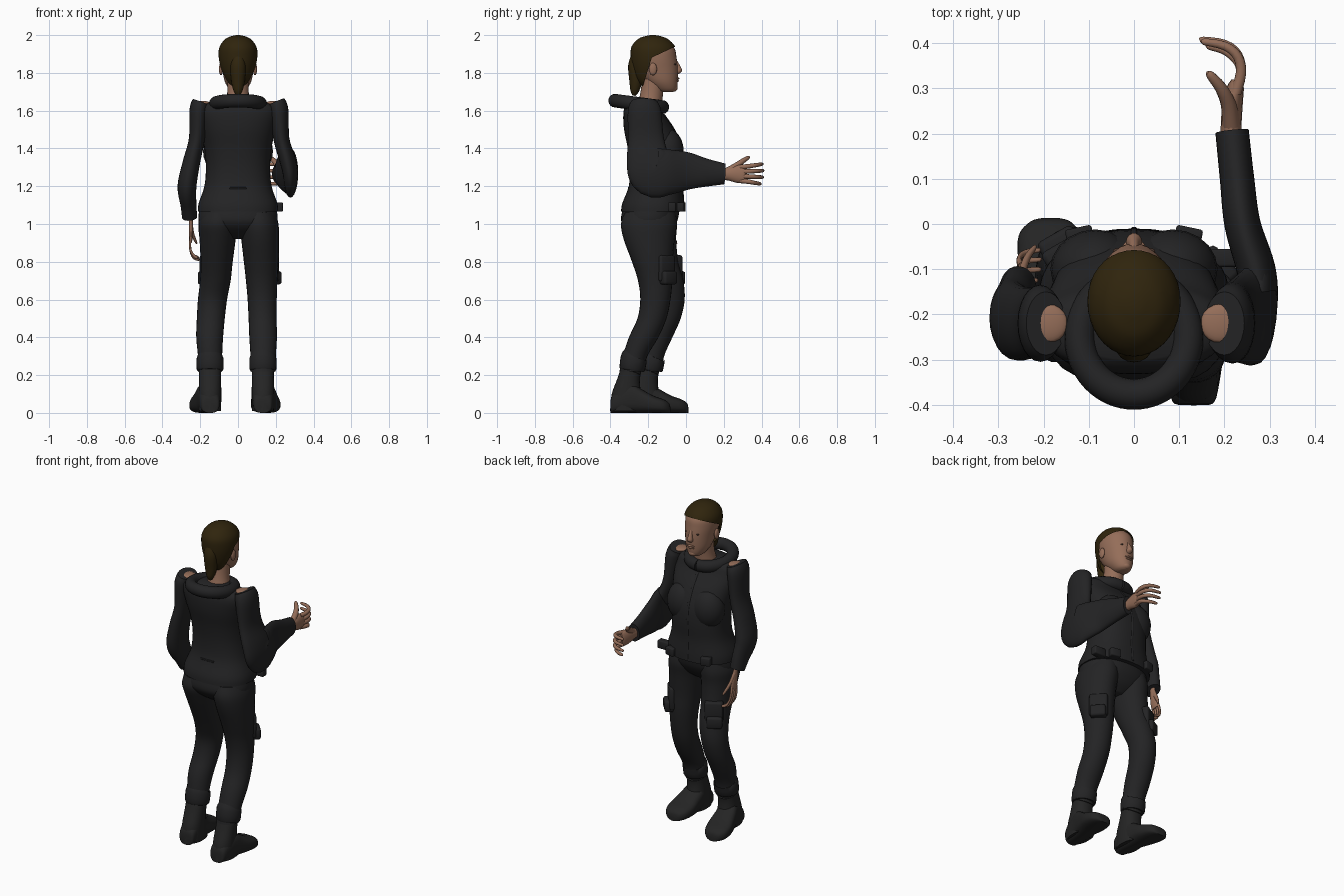
import bpy, bmesh, math
from mathutils import Vector, Matrix


def mat(name, r, g, b):
    m = bpy.data.materials.new(name)
    m.diffuse_color = (r, g, b, 1)
    return m


CLOTH = mat("charcoal cloth", 0.017, 0.017, 0.018)
BOOT = mat("boot grey", 0.018, 0.018, 0.018)
SKIN = mat("warm skin", 0.30, 0.155, 0.10)
HAIR = mat("dark brown hair", 0.029, 0.018, 0.004)
EYE = mat("eye dark", 0.06, 0.035, 0.025)


def finish(name, bm, m):
    bmesh.ops.recalc_face_normals(bm, faces=bm.faces)
    me = bpy.data.meshes.new(name)
    bm.to_mesh(me)
    bm.free()
    me.materials.append(m)
    o = bpy.data.objects.new(name, me)
    bpy.context.collection.objects.link(o)
    bpy.context.view_layer.objects.active = o
    bpy.ops.object.select_all(action='DESELECT')
    o.select_set(True)
    bpy.ops.object.shade_smooth_by_angle(angle=math.radians(50))
    return o


def loft_bm(secs, n=24, e=2.0, ref=(1, 0, 0), fixed=None, k=4, M=None):
    """Smooth skin through sections (x, y, z, half width, half depth)."""
    pts = []
    for i in range(len(secs) - 1):
        p = [secs[max(0, min(len(secs) - 1, i + d))] for d in (-1, 0, 1, 2)]
        for s in range(k):
            t = s / k
            pts.append([0.5 * (2 * b + (c - a) * t + (2 * a - 5 * b + 4 * c - d) * t * t
                               + (3 * b - a - 3 * c + d) * t ** 3) for a, b, c, d in zip(*p)])
    pts.append(list(secs[-1]))
    bm = bmesh.new()
    rings = []
    for i, p in enumerate(pts):
        if fixed:
            t = Vector(fixed)
        else:
            t = (Vector(pts[min(i + 1, len(pts) - 1)][:3]) - Vector(pts[max(i - 1, 0)][:3])).normalized()
        u = Vector(ref)
        u = (u - t * u.dot(t)).normalized()
        v = t.cross(u)
        ring = []
        for j in range(n):
            a = 2 * math.pi * j / n
            c, s = math.cos(a), math.sin(a)
            co = Vector(p[:3]) + u * math.copysign(abs(c) ** (2 / e), c) * p[3] \
                + v * math.copysign(abs(s) ** (2 / e), s) * p[4]
            ring.append(bm.verts.new(M @ co if M else co))
        rings.append(ring)
    for r, q in zip(rings, rings[1:]):
        for j in range(n):
            bm.faces.new((r[j], r[(j + 1) % n], q[(j + 1) % n], q[j]))
    bm.faces.new(rings[0])
    bm.faces.new(rings[-1])
    return bm


def loft(name, secs, m, **kw):
    return finish(name, loft_bm(secs, **kw), m)


def ball(name, loc, r, m):
    bm = bmesh.new()
    bmesh.ops.create_uvsphere(bm, u_segments=20, v_segments=12, radius=1,
                              matrix=Matrix.Translation(loc) @ Matrix.Diagonal((*r, 1)))
    return finish(name, bm, m)


def box(name, loc, size, m, rz=0, bev=0.006):
    bm = bmesh.new()
    bmesh.ops.create_cube(bm, size=1, matrix=Matrix.Translation(loc)
                          @ Matrix.Rotation(math.radians(rz), 4, 'Z') @ Matrix.Diagonal((*size, 1)))
    bmesh.ops.bevel(bm, geom=bm.edges[:], offset=bev, segments=2, affect='EDGES', profile=0.5)
    return finish(name, bm, m)


UP = (0, 0, 1)
# Jacket body
loft("jacket_body", [(0, -.177, 1.065, .213, .167), (0, -.174, 1.11, .208, .163), (0, -.16, 1.2, .178, .143),
                     (0, -.154, 1.3, .17, .143), (0, -.164, 1.4, .178, .144), (0, -.195, 1.5, .195, .133),
                     (0, -.224, 1.58, .205, .108), (0, -.23, 1.625, .19, .092), (0, -.23, 1.65, .13, .07)],
     CLOTH, n=40, e=2.3, fixed=UP)
loft("jacket_zip", [(0, -.01, 1.08, .007, .004), (0, -.018, 1.2, .007, .004), (0, -.012, 1.3, .007, .004),
                    (0, -.021, 1.4, .007, .004), (0, -.063, 1.5, .007, .004), (0, -.117, 1.58, .007, .004)],
     CLOTH, n=8)
for s in (-1, 1):
    ball("bust", (s * .085, -.1, 1.385), (.1, .088, .12), CLOTH)
    ball("shoulder_skin", (s * .19, -.22, 1.64), (.043, .043, .012), SKIN)
box("back_tab", (0, -.303, 1.19), (.09, .01, .01), CLOTH, bev=.003)

# Rolled hood collar, lower at the front
ring = []
for i in range(17):
    a = math.pi / 2 + 2 * math.pi * i / 16
    f = math.sin(a)
    ring.append((.12 * math.cos(a), -.25 + .127 * f, 1.636 - .017 * f, .036, .034))
loft("hood_collar", ring, CLOTH, n=16, ref=UP)

# Belt pouches
for x, y, w, r in ((.2, -.075, .075, 0), (.12, -.027, .06, -12), (-.12, -.027, .06, 12)):
    box("belt_pouch", (x, y, 1.09), (w, .04, .05), CLOTH, r)

# Sleeves
loft("right_sleeve", [(.2, -.22, 1.647, .048, .07), (.215, -.22, 1.6, .052, .088), (.23, -.212, 1.45, .042, .095),
                      (.262, -.2, 1.34, .043, .115), (.278, -.172, 1.275, .04, .132), (.27, -.1, 1.275, .043, .122),
                      (.24, 0, 1.28, .04, .102), (.228, .1, 1.272, .038, .076), (.217, .205, 1.265, .037, .055)],
     CLOTH, k=5)
loft("left_sleeve", [(-.195, -.22, 1.647, .046, .07), (-.207, -.22, 1.6, .05, .085), (-.218, -.218, 1.45, .042, .078),
                     (-.248, -.22, 1.32, .046, .082), (-.27, -.208, 1.2, .05, .085), (-.262, -.165, 1.1, .042, .065),
                     (-.256, -.14, 1.035, .04, .05)], CLOTH, k=5)


# Hands: fingers along local y, thumb up, curling toward -x
def hand(side, M):
    loft(side + "_palm", [(0, -.04, 0, .022, .028), (0, .02, 0, .023, .034), (.004, .07, 0, .022, .047),
                          (.01, .105, 0, .018, .047), (.01, .12, 0, .01, .04)], SKIN, n=16, M=M)
    for i in range(4):
        z = .036 - .024 * i
        d = (.004, 0, .002, .014)[i]
        loft(side + "_finger", [(.01, .09, z, .013, .013), (.022, .135, z * 1.15, .012, .012),
                                (.014, .175 - d, z * 1.3, .011, .011), (-.014, .198 - d, z * 1.4, .01, .01),
                                (-.062 + d, .207 - d, z * 1.45, .008, .008),
                                (-.07 + d, .207 - d, z * 1.45, .003, .003)],
             SKIN, n=10, ref=UP, k=3, M=M)
    loft(side + "_thumb", [(0, .02, .015, .02, .02), (-.006, .065, .043, .017, .017), (-.022, .1, .068, .014, .014),
                           (-.045, .128, .086, .01, .01), (-.053, .135, .092, .004, .004)], SKIN, n=10, k=3, M=M)


hand("right", Matrix.Translation((.215, .2, 1.265)))
hand("left", Matrix(((-.5, .05, 0, -.25), (0, .22, .62, -.135), (0, -1.05, .1, 1.03), (0, 0, 0, 1))))

# Trousers: hips closing between the two legs
loft("hips", [(0, -.18, 1.1, .2, .15), (0, -.193, 1.03, .21, .151), (0, -.195, .99, .195, .135),
              (0, -.19, .955, .15, .105), (0, -.185, .92, .06, .06)], CLOTH, n=36, e=2.2, fixed=UP)
loft("right_leg", [(.105, -.19, 1.06, .092, .135), (.11, -.196, 1.0, .104, .148), (.117, -.195, .92, .1, .135),
                   (.123, -.178, .8, .092, .108), (.125, -.163, .7, .083, .091), (.128, -.162, .6, .077, .08),
                   (.13, -.18, .5, .074, .077), (.133, -.224, .4, .073, .078), (.133, -.27, .3, .067, .065),
                   (.132, -.287, .22, .067, .065)], CLOTH, fixed=UP)
loft("left_leg", [(-.1, -.19, 1.06, .092, .135), (-.106, -.193, 1.0, .104, .146), (-.108, -.18, .92, .096, .128),
                  (-.113, -.145, .8, .085, .104), (-.12, -.108, .7, .081, .094), (-.135, -.088, .6, .077, .081),
                  (-.144, -.105, .5, .074, .077), (-.15, -.148, .4, .071, .076), (-.148, -.18, .3, .064, .064),
                  (-.148, -.187, .22, .064, .06)], CLOTH, fixed=UP)

# Thigh pockets, trouser cuffs and boots
for side, x, y, tx, px, py, r in (("right", .132, -.282, .15, .168, -.11, -48),
                                  ("left", -.148, -.187, -.185, -.15, -.062, 30)):
    box(side + "_thigh_pocket", (px, py, .765), (.105, .05, .14), CLOTH, r, .012)
    box(side + "_pocket_base", (px * 1.08, py + .012, .715), (.09, .065, .07), CLOTH, r, .012)
    loft(side + "_cuff", [(x, y - .004, .225, .064, .06), (x, y - .003, .232, .071, .068),
                          (x, y + .006, .29, .071, .07), (x, y + .01, .3, .064, .064)], CLOTH, k=2)
    loft(side + "_boot_shaft", [(x, y, .26, .058, .056), (x, y - .022, .18, .058, .06),
                                (x, y - .033, .1, .06, .078), (x, y - .03, .01, .058, .09)], BOOT, fixed=UP, e=2.3)
    h = y - .118
    w = tx - x
    loft(side + "_boot_foot", [(x + w * f, h + d, b, a, b) for f, d, a, b in (
        (0, 0, .035, .03), (0, .015, .05, .05), (.2, .1, .062, .08), (.5, .16, .07, .064),
        (.8, .225, .078, .046), (1, .28, .07, .036), (1, .31, .045, .026), (1, .318, .02, .013))],
         BOOT, n=28, e=2.8, fixed=(0, 1, 0))

# Neck and head
loft("neck", [(0, -.2, 1.58, .08, .07), (0, -.183, 1.68, .058, .06), (0, -.17, 1.79, .056, .06)], SKIN)
loft("head", [(0, -.1, 1.698, .025, .03), (0, -.108, 1.712, .046, .058), (0, -.13, 1.755, .07, .086),
              (0, -.153, 1.82, .083, .11), (0, -.163, 1.88, .091, .113), (0, -.168, 1.93, .088, .107),
              (0, -.17, 1.97, .062, .07), (0, -.17, 1.985, .02, .025)], SKIN, n=32, fixed=UP)
loft("nose", [(0, -.06, 1.87, .009, .01), (0, -.046, 1.835, .012, .017), (0, -.04, 1.81, .018, .02),
              (0, -.052, 1.793, .012, .012)], SKIN, n=14, fixed=UP)
ball("chin", (0, -.068, 1.72), (.028, .024, .02), SKIN)
ball("upper_lip", (0, -.05, 1.77), (.025, .015, .007), SKIN)
ball("lower_lip", (0, -.052, 1.758), (.022, .015, .007), SKIN)
for s in (-1, 1):
    ball("ear", (s * .09, -.175, 1.82), (.011, .021, .033), SKIN)
    ball("eye", (s * .035, -.061, 1.845), (.012, .008, .005), EYE)

# Hair cap, trimmed along a sloped hairline and behind the ears
bm = loft_bm([(0, -.2, 1.73, .045, .035), (0, -.197, 1.77, .068, .07), (0, -.178, 1.83, .093, .108),
              (0, -.172, 1.89, .103, .121), (0, -.173, 1.94, .097, .115), (0, -.175, 1.98, .066, .078),
              (0, -.175, 1.996, .03, .035), (0, -.175, 2.0, .008, .01)], n=36, fixed=UP)
cuts = [(Vector((0, -.055, 1.94)), Vector((0, -.42, .9)).normalized()),
        (Vector((0, -.2, 1.82)), Vector((0, -.95, .3)).normalized())]
for co, no in cuts:
    bmesh.ops.bisect_plane(bm, geom=bm.verts[:] + bm.edges[:] + bm.faces[:], plane_co=co, plane_no=no)
drop = [f for f in bm.faces if all((f.calc_center_median() - co).dot(no) < 0 for co, no in cuts)]
bmesh.ops.delete(bm, geom=drop, context='FACES')
finish("hair_cap", bm, HAIR)
loft("ponytail", [(0, -.26, 1.9, .025, .025), (0, -.272, 1.84, .04, .034), (0, -.266, 1.76, .036, .034),
                  (0, -.272, 1.705, .024, .023), (0, -.277, 1.68, .008, .008)], HAIR, n=16)
